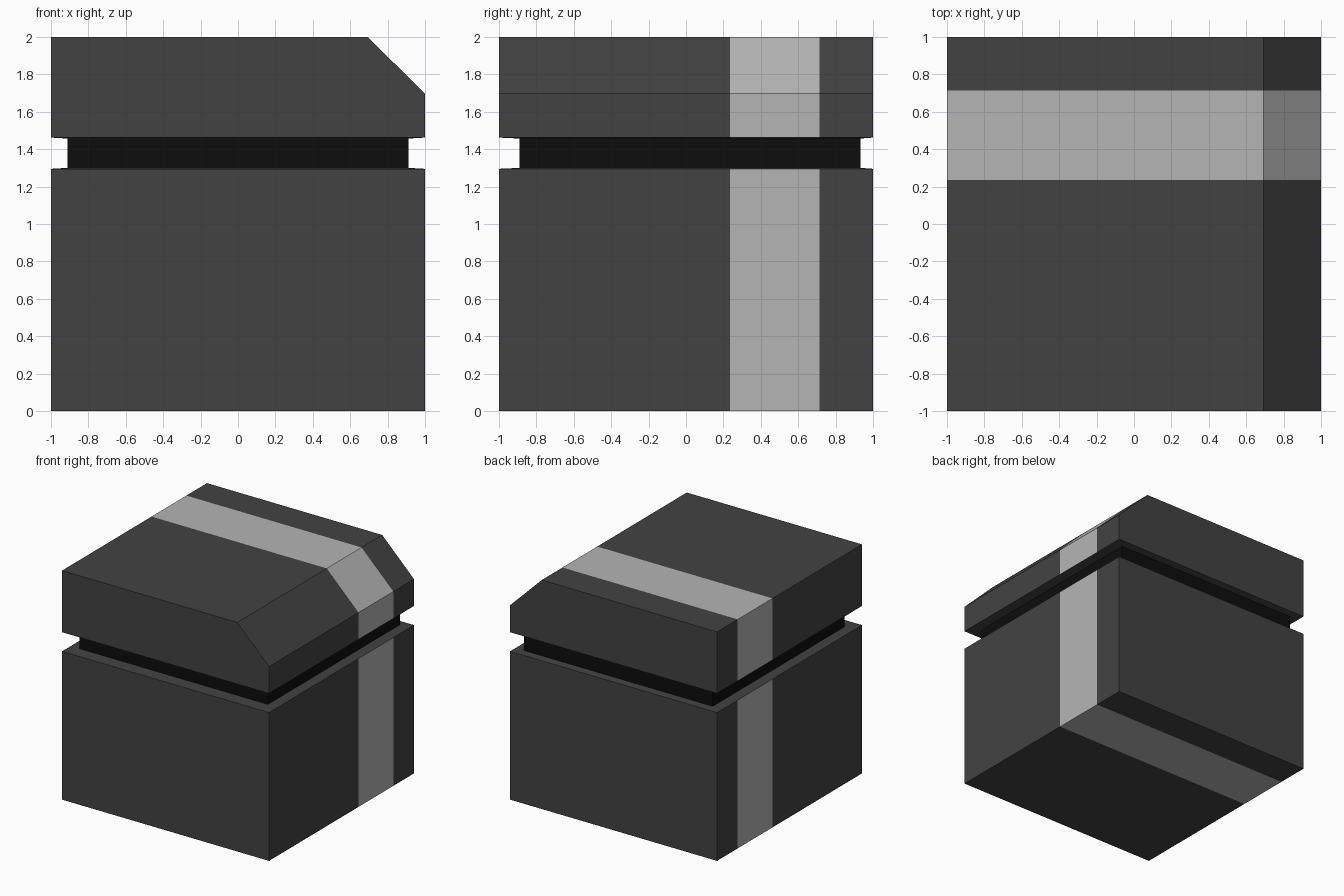
import bpy, bmesh
from mathutils import Matrix, Vector

if "Cube" in bpy.data.objects:
    bpy.data.objects.remove(bpy.data.objects["Cube"])

STRIPE = (0.235, 0.715)              # y range of the light band
INSET, SLOPE, SHIFT = 0.089, 0.005, 0.022
BODY_TOP, LID_BOTTOM = 1.295, 1.462


def material(name, v):
    m = bpy.data.materials.new(name)
    m.diffuse_color = (v, v, v, 1)
    m.use_nodes = True
    m.node_tree.nodes["Principled BSDF"].inputs["Base Color"].default_value = m.diffuse_color
    return m


dark = material("dark_grey", 0.055)
light = material("light_grey", 0.46)
black = material("black", 0.004)


def finish(bm, name, mats):
    bmesh.ops.recalc_face_normals(bm, faces=bm.faces[:])
    me = bpy.data.meshes.new(name)
    bm.to_mesh(me)
    bm.free()
    for m in mats:
        me.materials.append(m)
    ob = bpy.data.objects.new(name, me)
    bpy.context.collection.objects.link(ob)
    return ob


def banded_block(name, profile, ledge_z):
    """Extrude an x-z profile along y, paint the band, open the ledge for the neck."""
    bm = bmesh.new()
    rings = [[bm.verts.new((x, y, z)) for x, z in profile]
             for y in (-1, *STRIPE, 1)]
    n = len(profile)
    bm.faces.new(rings[0])
    bm.faces.new(rings[-1][::-1])
    ledge = []
    for s, (a, b) in enumerate(zip(rings, rings[1:])):
        for i in range(n):
            j = (i + 1) % n
            f = bm.faces.new((a[i], b[i], b[j], a[j]))
            if a[i].co.z == a[j].co.z and abs(a[i].co.z - ledge_z) < 1e-4:
                ledge.append(f)
            elif s == 1:
                f.material_index = 1
    bmesh.ops.recalc_face_normals(bm, faces=bm.faces[:])
    # slightly sloping ledge around the off-centre neck
    bmesh.ops.inset_region(bm, faces=ledge, thickness=INSET, depth=SLOPE,
                           use_even_offset=True, use_boundary=True)
    inner = list({v for f in ledge for v in f.verts})
    bmesh.ops.translate(bm, verts=inner, vec=(0, SHIFT, 0))
    bmesh.ops.delete(bm, geom=ledge, context='FACES')
    return finish(bm, name, (dark, light))


# Lower block
banded_block("body", [(-1, 0), (1, 0), (1, BODY_TOP), (-1, BODY_TOP)], BODY_TOP)

# Upper block with one chamfered edge
banded_block("lid", [(-1, LID_BOTTOM), (1, LID_BOTTOM), (1, 1.697), (0.693, 2), (-1, 2)],
             LID_BOTTOM)

# Recessed black neck, open where it meets the blocks
z0, z1 = BODY_TOP + SLOPE, LID_BOTTOM - SLOPE
w = 2 * (1 - INSET)
bm = bmesh.new()
bmesh.ops.create_cube(bm, size=1, matrix=Matrix.LocRotScale(
    Vector((0, SHIFT, (z0 + z1) / 2)), None, Vector((w, w, z1 - z0))))
bm.normal_update()
caps = [f for f in bm.faces if abs(f.normal.z) > 0.5]
bmesh.ops.delete(bm, geom=caps, context='FACES_ONLY')
finish(bm, "neck", (black,))
